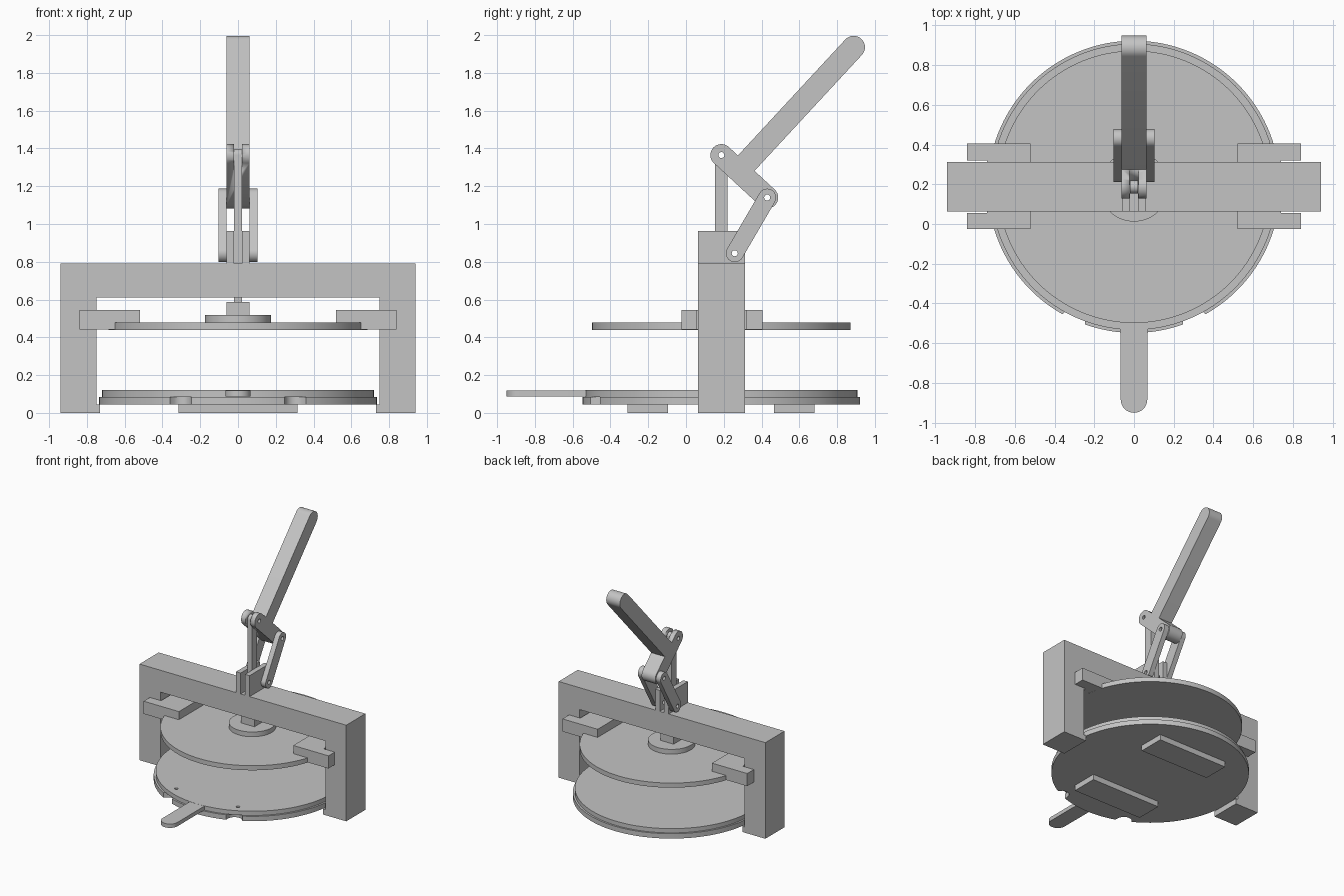
import bpy
import bmesh
from math import sin, cos, pi, sqrt, radians, atan2
from mathutils import Matrix, Vector

if "Cube" in bpy.data.objects:
    bpy.data.objects.remove(bpy.data.objects["Cube"], do_unlink=True)

grey = bpy.data.materials.new("machine grey")
grey.use_nodes = True
GREY = (0.55, 0.55, 0.55, 1)
grey.diffuse_color = GREY
grey.node_tree.nodes["Principled BSDF"].inputs["Base Color"].default_value = GREY

# Maps from profile plane (a, b, depth) to the world
TOP = Matrix.Identity(4)
SIDE = Matrix(((0, 0, 1, 0), (1, 0, 0, 0), (0, 1, 0, 0), (0, 0, 0, 1)))
FRONT = Matrix(((1, 0, 0, 0), (0, 0, -1, 0), (0, 1, 0, 0), (0, 0, 0, 1)))


def arc(c, r, start, end, n=16):
    steps = [radians(start + (end - start) * i / n) for i in range(n + 1)]
    return [(c[0] + r * cos(t), c[1] + r * sin(t)) for t in steps]


def circle(c, r, n=128):
    return arc(c, r, 0, 360, n)[:-1]


def box(a0, a1, b0, b1):
    return [(a0, b0), (a1, b0), (a1, b1), (a0, b1)]


def capsule(p, q, r):
    t = atan2(q[1] - p[1], q[0] - p[0]) * 180 / pi
    return arc(p, r, t + 90, t + 270) + arc(q, r, t - 90, t + 90)


def plate(name, plane, lo, hi, *outlines):
    """Extrude an outline (later outlines are holes) from lo to hi."""
    curve = bpy.data.curves.new(name, "CURVE")
    curve.dimensions = "2D"
    curve.fill_mode = "BOTH"
    curve.extrude = (hi - lo) / 2
    for points in outlines:
        spline = curve.splines.new("POLY")
        spline.points.add(len(points) - 1)
        for point, (a, b) in zip(spline.points, points):
            point.co = (a, b, 0, 1)
        spline.use_cyclic_u = True
    temp = bpy.data.objects.new(name, curve)
    bpy.context.collection.objects.link(temp)
    graph = bpy.context.evaluated_depsgraph_get()
    mesh = bpy.data.meshes.new_from_object(temp.evaluated_get(graph))
    bpy.data.objects.remove(temp, do_unlink=True)
    bpy.data.curves.remove(curve)
    # weld the caps to the walls, then place the solid
    bm = bmesh.new()
    bm.from_mesh(mesh)
    bmesh.ops.remove_doubles(bm, verts=bm.verts, dist=1e-5)
    bmesh.ops.transform(bm, verts=bm.verts,
                        matrix=plane @ Matrix.Translation((0, 0, (lo + hi) / 2)))
    bmesh.ops.recalc_face_normals(bm, faces=bm.faces)
    bm.to_mesh(mesh)
    bm.free()
    mesh.materials.clear()
    mesh.materials.append(grey)
    obj = bpy.data.objects.new(name, mesh)
    bpy.context.collection.objects.link(obj)
    bpy.ops.object.select_all(action="DESELECT")
    obj.select_set(True)
    bpy.context.view_layer.objects.active = obj
    bpy.ops.object.shade_smooth_by_angle(angle=radians(30))
    return obj


MID = 0.187          # y of the press axis
AXIS = (0, MID)
HOLE = 0.016

# Portal frame with a small lip at the foot of each leg
half = [(0.94, 0.79), (0.94, 0), (0.73, 0), (0.73, 0.045), (0.75, 0.045), (0.75, 0.61)]
plate("frame", FRONT, -0.312, -0.063, half + [(-x, z) for x, z in reversed(half)])

# Base: feet, notched disc, top disc with pin holes, and pull tab
for name, y0, y1 in (("front_foot", -0.31, -0.095), ("back_foot", 0.465, 0.68)):
    plate(name, TOP, 0, 0.045, box(-0.315, 0.315, y0, y1))


def notched_rim(r, notch, angle, n=480):
    points = []
    for i in range(n):
        t = 2 * pi * i / n
        off = r * min(abs(t - 1.5 * pi - s * angle) for s in (-1, 1))
        rr = r - sqrt(max(0, notch ** 2 - off ** 2))
        points.append((rr * cos(t), MID + rr * sin(t)))
    return points


plate("base_disc", TOP, 0.045, 0.085, notched_rim(0.735, 0.06, radians(24.5)))
plate("turning_disc", TOP, 0.085, 0.12, circle(AXIS, 0.72),
      *[circle((s * 0.28, -0.4), 0.014, 24) for s in (-1, 1)])
plate("pull_tab", TOP, 0.087, 0.119,
      arc((0, -0.883), 0.067, 180, 360) + [(0.067, -0.45), (-0.067, -0.45)])

# Pressing plate, hub and the guides that straddle the legs
plate("press_disc", TOP, 0.44, 0.478, circle(AXIS, 0.685))
plate("press_hub", TOP, 0.475, 0.517, circle(AXIS, 0.175, 64))
guide = [(0.52, -0.025), (0.84, -0.025), (0.84, 0.056), (0.74, 0.056),
         (0.74, 0.319), (0.84, 0.319), (0.84, 0.405), (0.52, 0.405)]
for name, s in (("left_guide", 1), ("right_guide", -1)):
    plate(name, TOP, 0.441, 0.545, [(s * x, y) for x, y in guide])
plate("rod_socket", TOP, 0.515, 0.587, box(-0.06, 0.06, MID - 0.06, MID + 0.06))

# Push rod and linkage, with pivots in (y, z)
upper, elbow, anchor = (MID, 1.365), (0.43, 1.14), (0.258, 0.845)
plate("push_rod", SIDE, -0.02, 0.02,
      arc(upper, 0.033, 0, 180) + [(MID - 0.033, 0.58), (MID + 0.033, 0.58)],
      circle(upper, HOLE, 24))
for side, s in (("left", 1), ("right", -1)):
    lo, hi = sorted((s * 0.02, s * 0.061))
    plate(side + "_bracket", SIDE, lo, hi, box(0.063, 0.312, 0.785, 0.962),
          circle(anchor, HOLE, 24))
    lo, hi = sorted((s * 0.062, s * 0.103))
    plate(side + "_link", SIDE, lo, hi, capsule(anchor, elbow, 0.047),
          circle(anchor, HOLE, 24), circle(elbow, HOLE, 24))

# Lever: cross arm and grip as one outline, laid along the line of its pivots
along = Vector(elbow) - Vector(upper)
length = along.length
along.normalize()
across = Vector((-along.y, along.x))


def lever_point(p):
    return tuple(Vector(upper) + along * p[0] + across * p[1])


outline = (arc((0, 0), 0.058, 90, 270) + arc((length, 0), 0.058, -90, 90)
           + [(0.186, 0.058)] + arc((0.126, 0.895), 0.06, 0, 180) + [(0.066, 0.058)])
lever = plate("lever", SIDE, -0.062, 0.062, [lever_point(p) for p in outline],
              circle(upper, HOLE, 24), circle(elbow, HOLE, 24))

# Fork slot for the rod in the lever's upper end
cutter = plate("fork_cutter", SIDE, -0.022, 0.022,
               [lever_point(p) for p in box(-0.1, 0.065, -0.1, 0.1)])
cutter.hide_render = True
cutter.hide_set(True)
cut = lever.modifiers.new("fork slot", "BOOLEAN")
cut.operation = "DIFFERENCE"
cut.solver = "EXACT"
cut.object = cutter
